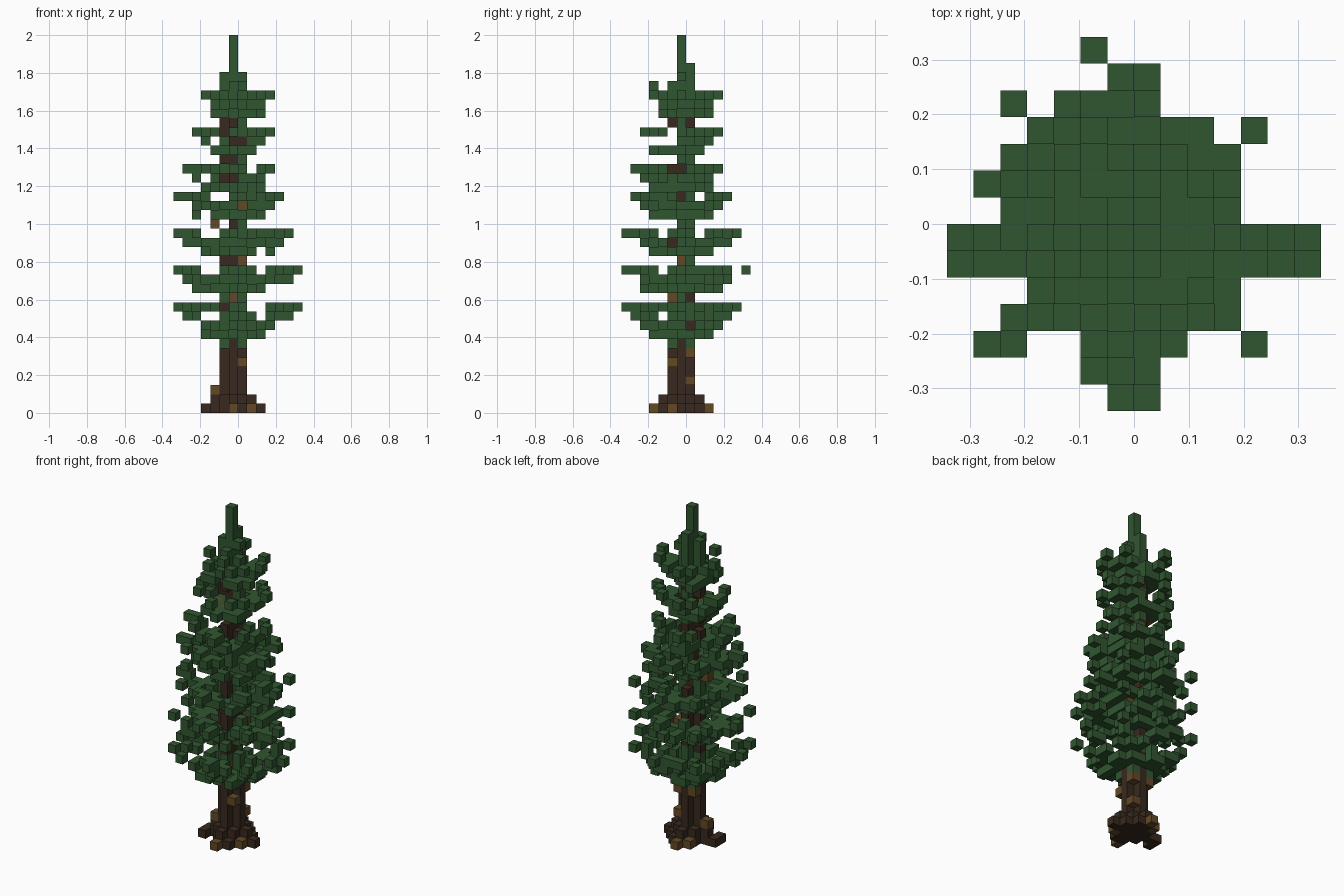
import bpy, bmesh, math, random
from mathutils import Vector

if "Cube" in bpy.data.objects:
    bpy.data.objects.remove(bpy.data.objects["Cube"], do_unlink=True)

random.seed(23)
LAYERS = 41
S = 2.0 / LAYERS          # edge of one block
C = -1                    # grid column of the trunk core


def material(name, rgb):
    m = bpy.data.materials.new(name)
    m.use_nodes = True
    m.diffuse_color = (*rgb, 1)
    m.node_tree.nodes["Principled BSDF"].inputs["Base Color"].default_value = (*rgb, 1)
    return m


GREEN = material("needle green", (0.030, 0.092, 0.030))
BARK = material("dark bark", (0.039, 0.022, 0.013))
KNOT = material("light bark", (0.122, 0.066, 0.019))
MATS = [GREEN, BARK, KNOT]

blocks = {}               # (x, y, z) -> (part name, material index)


def put(part, x, y, z, mat=0):
    blocks.setdefault((x, y, z), (part, mat))


def diamond(part, z, radius, mat, rim_chance=1.0):
    """A diamond of blocks; its sloping rim can be thinned out."""
    for dx in range(-radius, radius + 1):
        for dy in range(-radius, radius + 1):
            far = abs(dx) + abs(dy)
            rim = far == radius and dx and dy
            if far <= radius and (not rim or random.random() < rim_chance):
                put(part, C + dx, C + dy, z, mat)


SIDES = [(1, 0), (-1, 0), (0, 1), (0, -1)]

# Light knots, as offsets from the trunk core and a layer
KNOTS = [(0, -3, 0), (2, -1, 0), (0, 3, 0), (-1, 2, 0), (-2, 0, 2), (1, 1, 3),
         (1, -1, 5), (1, 1, 6), (-1, 1, 6), (-1, 1, 8), (0, -1, 12), (1, 1, 14),
         (-2, 0, 20), (1, 0, 24), (-2, 0, 28), (0, -1, 28)]
for dx, dy, z in KNOTS:
    put("knots", C + dx, C + dy, z, 2)

# Roots and lower trunk
diamond("roots", 0, 3, 1, 0.75)
put("roots", C - 3, C - 1, 0, 1)
diamond("roots", 1, 2, 1, 0.8)
for z in range(2, 8):
    diamond("trunk", z, 1, 1)
for dx in (-1, 1):
    for dy in (-1, 1):
        put("lower_needles", C + dx, C + dy, 7)

# Upper trunk: a core with bark and needles clinging to its sides
for z in range(8, 32):
    put("trunk", C, C, z, 1)
    for dx, dy in SIDES:
        r = random.random()
        if r < 0.42:
            put("trunk", C + dx, C + dy, z, 2 if r < 0.06 else 1)
        elif r < 0.8:
            put("trunk_needles", C + dx, C + dy, z)

# Outline of the canopy from above: y row -> x span
ROWS = [(-3, 0), (-3, 0), (-6, 4), (-5, 3), (-4, 4), (-7, 6), (-7, 6),
        (-6, 3), (-6, 3), (-5, 4), (-4, 4), (-5, 1), (-1, 1), (-2, -2)]


def allowed(x, y):
    return -7 <= y <= 6 and ROWS[y + 7][0] <= x <= ROWS[y + 7][1]


def branch(part, base, rise, dx, dy, sprig):
    """A branch from the trunk to an offset, stepping upward as it goes out."""
    reach = max(abs(dx), abs(dy))
    length = math.hypot(dx, dy)
    tip = 2 if reach > 4 and random.random() < 0.3 else 1
    low = random.uniform(2.2, 3.3)
    for i in range(1, reach + 1):
        r = length * i / reach
        x, y = C + round(dx * i / reach), C + round(dy * i / reach)
        if i > reach - tip and i > 2:
            z = base + rise
        elif r <= low:
            z = base
        elif rise == 3 and r > 4:
            z = base + 2
        else:
            z = base + 1
        if allowed(x, y):
            put(part, x, y, z)
        # Short side twigs, some lifted or drooping
        if 1 < i < reach:
            for s in (-1, 1):
                sx, sy = (0, s) if abs(dx) >= abs(dy) else (s, 0)
                if random.random() < sprig and allowed(x + sx, y + sy):
                    lift = random.choice((-1, 0, 0, 0, 1))
                    put(part, x + sx, y + sy, min(max(z + lift, base), base + rise))


# Offsets of the corner branches on a full-size tier
CORNERS = [(-5, -4), (5, -4), (5, 4), (-4, 5)]


def tier(n, base, rise, left, right, front, back, extra):
    part = f"branch_tier_{n}"
    # Four main branches
    for ux, uy, reach in ((-1, 0, left), (1, 0, right), (0, -1, front), (0, 1, back)):
        options = [j for j in (-1, 0, 1)
                   if allowed(C + ux * reach + j * abs(uy), C + uy * reach + j * abs(ux))]
        j = random.choice(options)
        branch(part, base, rise, ux * reach + j * abs(uy), uy * reach + j * abs(ux), 0.6)
    # Corner branches, longest on the lowest tiers
    size = min(1, (left + right + front + back) / 24)
    for dx, dy in CORNERS:
        grow = size * (1 if n < 3 else random.uniform(0.8, 0.95))
        branch(part, base, rise, round(dx * grow), round(dy * grow), 0.55)
    # Extra branches between them
    turn = random.uniform(0, math.tau)
    for k in range(extra):
        a = turn + math.tau * k / extra
        r = 6 * size * random.uniform(0.75, 1.0)
        branch(part, base, rise, round(r * math.cos(a)), round(r * math.sin(a)), 0.5)


# base layer, rise, reach to left, right, front, back, extra branches
TIERS = [(8, 3, 6, 7, 6, 6, 6),
         (13, 2, 6, 7, 6, 7, 6),
         (17, 2, 6, 6, 6, 6, 6),
         (21, 2, 6, 5, 5, 5, 5),
         (24, 2, 5, 4, 5, 4, 4),
         (28, 2, 4, 4, 4, 4, 3),
         (32, 2, 3, 4, 3, 4, 2)]
for n, spec in enumerate(TIERS, 1):
    tier(n, *spec)

# Crown and spire
diamond("crown", 33, 2, 0, 0.6)
for z in (32, 34):
    diamond("crown", z, 1, 0)
for dx, dy in SIDES[:2]:
    put("crown", C + dx, C + dy, 36)
for dx, dy in SIDES[1:]:
    put("crown", C + dx, C + dy, 35)
put("crown", C + 1, C - 3, 35)
for z in (36, 37):
    put("crown", C, C + 1, z)
for z in range(35, LAYERS):
    put("spire", C, C, z)


# Skin the blocks of each part, leaving out the buried faces
def build(part):
    bm = bmesh.new()
    corners = {}

    def vert(p):
        if p not in corners:
            corners[p] = bm.verts.new(Vector(p) * S)
        return corners[p]

    for cell, (owner, mat) in blocks.items():
        if owner != part:
            continue
        for axis in range(3):
            for sign in (-1, 1):
                near = list(cell)
                near[axis] += sign
                if tuple(near) in blocks:
                    continue
                quad = []
                for u, v in ((0, 0), (1, 0), (1, 1), (0, 1)):
                    p = list(cell)
                    p[axis] += sign > 0
                    p[(axis + 1) % 3] += u
                    p[(axis + 2) % 3] += v
                    quad.append(vert(tuple(p)))
                face = bm.faces.new(quad if sign > 0 else quad[::-1])
                face.material_index = mat
    mesh = bpy.data.meshes.new(part)
    for m in MATS:
        mesh.materials.append(m)
    bm.to_mesh(mesh)
    bm.free()
    bpy.context.scene.collection.objects.link(bpy.data.objects.new(part, mesh))


for part in sorted({owner for owner, _ in blocks.values()}):
    build(part)
